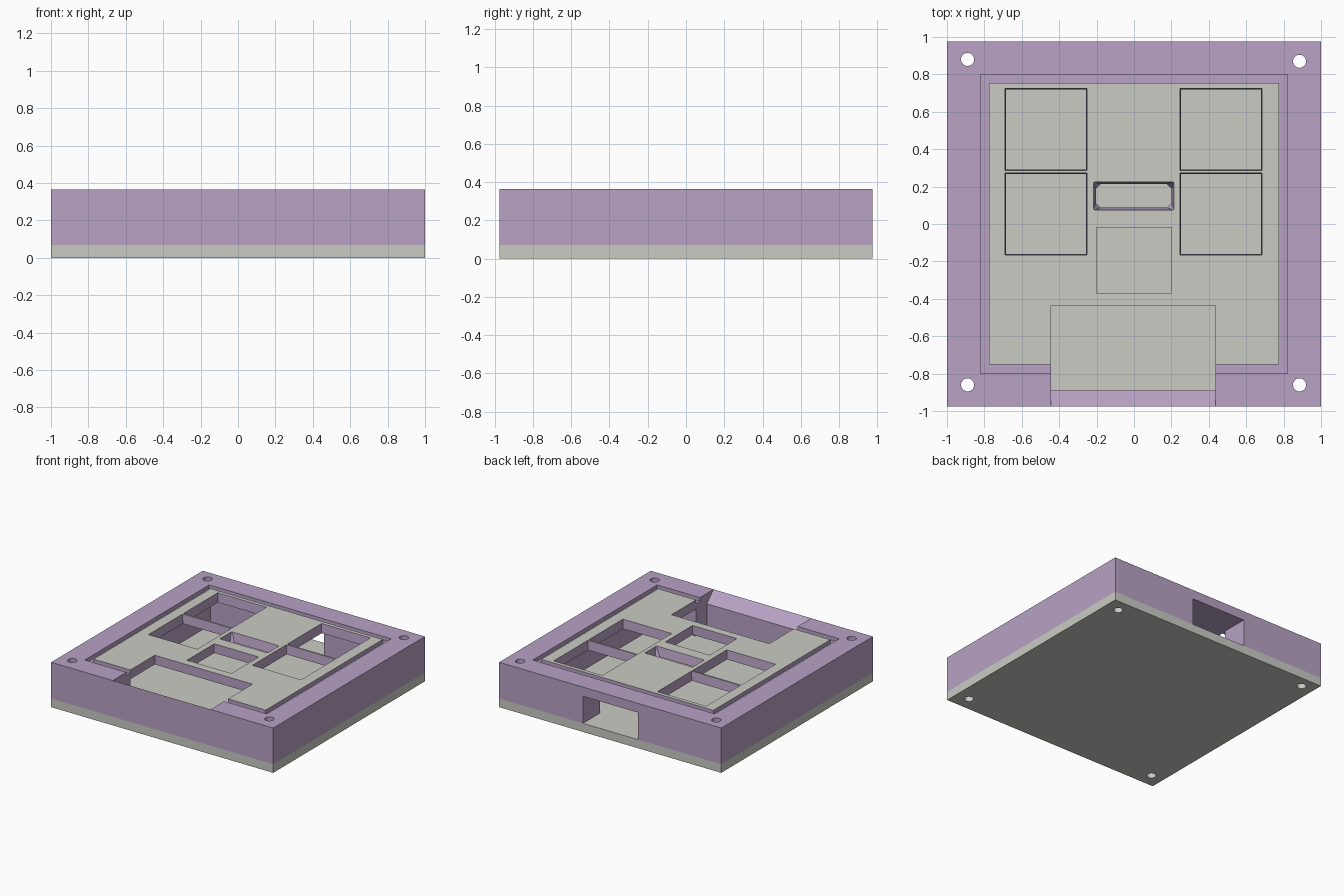
import bpy, bmesh, math

if "Cube" in bpy.data.objects:
    bpy.data.objects.remove(bpy.data.objects["Cube"])

BASE_Z, ROOF_Z, TOP_Z = 0.07, 0.29, 0.365


def material(name, rgb):
    m = bpy.data.materials.new(name)
    m.diffuse_color = (*rgb, 1)
    m.use_nodes = True
    m.node_tree.nodes["Principled BSDF"].inputs["Base Color"].default_value = m.diffuse_color
    return m


purple = material("soft_purple", (0.48, 0.365, 0.56))
grey = material("warm_grey", (0.60, 0.60, 0.555))


def loft(name, lower, upper):
    """Solid between two matching loops of 3D points."""
    bm = bmesh.new()
    a = [bm.verts.new(p) for p in lower]
    b = [bm.verts.new(p) for p in upper]
    n = len(a)
    bm.faces.new(a[::-1])
    bm.faces.new(b)
    for i in range(n):
        j = (i + 1) % n
        bm.faces.new((a[i], a[j], b[j], b[i]))
    bmesh.ops.recalc_face_normals(bm, faces=bm.faces)
    me = bpy.data.meshes.new(name)
    bm.to_mesh(me)
    bm.free()
    ob = bpy.data.objects.new(name, me)
    bpy.context.collection.objects.link(ob)
    return ob


def rect(x0, x1, y0, y1, z, c=0.0):
    """Rectangle loop, with cut corners when c is set."""
    if not c:
        return [(x0, y0, z), (x1, y0, z), (x1, y1, z), (x0, y1, z)]
    return [(x0 + c, y0, z), (x1 - c, y0, z), (x1, y0 + c, z), (x1, y1 - c, z),
            (x1 - c, y1, z), (x0 + c, y1, z), (x0, y1 - c, z), (x0, y0 + c, z)]


def box(name, x0, x1, y0, y1, z0, z1):
    return loft(name, rect(x0, x1, y0, y1, z0), rect(x0, x1, y0, y1, z1))


def circle(x, y, r, z, n=32):
    return [(x + r * math.cos(2 * math.pi * i / n),
             y + r * math.sin(2 * math.pi * i / n), z) for i in range(n)]


def cut(ob, cutter, keep=False):
    """Subtract the cutter from the object."""
    mod = ob.modifiers.new("cut", "BOOLEAN")
    mod.operation, mod.solver, mod.object = "DIFFERENCE", "EXACT", cutter
    bpy.context.view_layer.update()
    dg = bpy.context.evaluated_depsgraph_get()
    me = bpy.data.meshes.new_from_object(ob.evaluated_get(dg))
    ob.modifiers.clear()
    ob.data = me
    if not keep:
        bpy.data.objects.remove(cutter)


# Base plate and upper shell
base = box("base_plate", -1, 1, -0.975, 0.975, 0, BASE_Z)
shell = box("upper_shell", -1, 1, -0.975, 0.975, BASE_Z, TOP_Z)

# Hollow inside and the opening in the back wall
cut(shell, box("cavity", -0.775, 0.775, -0.75, 0.755, 0, ROOF_Z))
cut(shell, box("back_opening", -0.25, 0.245, 0.6, 1.1, 0, ROOF_Z))

# Groove around the top panel
GROOVE_Z = TOP_Z - 0.03
for x0, x1, y0, y1 in ((-0.82, -0.775, -0.8, 0.8), (0.775, 0.82, -0.8, 0.8),
                       (-0.82, 0.82, -0.8, -0.75), (-0.82, 0.82, 0.755, 0.8)):
    cut(shell, box("groove", x0, x1, y0, y1, GROOVE_Z, 0.5))

# Four square openings with a slight draft
D = 0.008
for x0, x1 in ((-0.69, -0.25), (0.245, 0.685)):
    for y0, y1 in ((0.285, 0.725), (-0.167, 0.273)):
        cut(shell, loft("square_cut",
                        rect(x0 + D, x1 - D, y0 + D, y1 - D, ROOF_Z - 0.02),
                        rect(x0, x1, y0, y1, TOP_Z + 0.005)))

# Centre opening and the small bevelled window
cut(shell, box("centre_cut", -0.2, 0.2, -0.37, -0.02, 0.2, 0.5))
cut(shell, loft("window_cut", rect(-0.203, 0.2, 0.088, 0.212, ROOF_Z - 0.005, 0.025),
                rect(-0.217, 0.214, 0.074, 0.226, TOP_Z + 0.005, 0.003)))

# Front bay, with a sloping lip along the front wall
profile = [(-0.435, 0.0), (-0.89, 0.0), (-0.89, 0.28), (-0.985, 0.375), (-0.435, 0.375)]
cut(shell, loft("bay_cut", [(-0.445, y, z) for y, z in profile],
                [(0.435, y, z) for y, z in profile]))

# Screw holes through both parts
for x, y in ((-0.89, 0.88), (0.885, 0.87), (-0.89, -0.86), (0.885, -0.86)):
    drill = loft("screw_hole", circle(x, y, 0.035, -0.1), circle(x, y, 0.035, 0.5))
    cut(base, drill, keep=True)
    cut(shell, drill)

# Colours: grey base, purple shell with a grey panel on top
base.data.materials.clear()
base.data.materials.append(grey)
me = shell.data
me.materials.clear()
me.materials.append(purple)
me.materials.append(grey)
for p in me.polygons:
    pts = [me.vertices[i].co for i in p.vertices]
    on_panel = all(abs(v.x) < 0.778 and -0.753 < v.y < 0.758 and v.z > TOP_Z - 0.002 for v in pts)
    p.material_index = 1 if on_panel else 0
for ob in (base, shell):
    for p in ob.data.polygons:
        p.use_smooth = False
        if ob is base:
            p.material_index = 0
